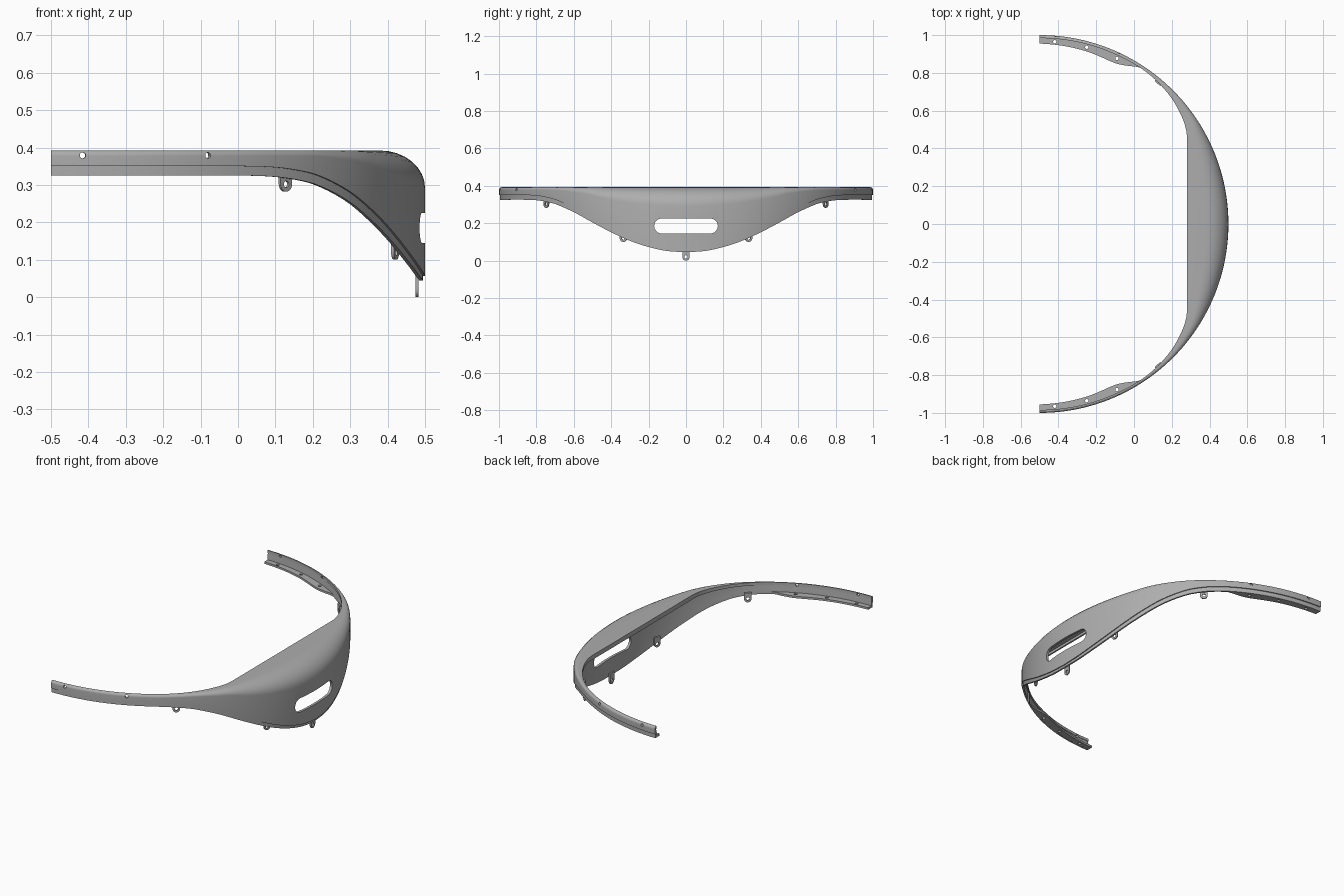
import bpy, bmesh
from math import sin, cos, pi, radians, degrees, hypot
from mathutils import Matrix, Vector

if "Cube" in bpy.data.objects:
    bpy.data.objects.remove(bpy.data.objects["Cube"])

grey = bpy.data.materials.new("plain grey")
grey.diffuse_color = (0.42, 0.42, 0.42, 1)
grey.use_nodes = True
grey.node_tree.nodes["Principled BSDF"].inputs["Base Color"].default_value = grey.diffuse_color
CX, ZT, T = -0.5, 0.392, 0.012      # arc centre x, top height, wall thickness


def interp(tab, x):
    """Smooth (Catmull-Rom style) lookup in a list of (x, value)."""
    if x <= tab[0][0]:
        return tab[0][1]
    if x >= tab[-1][0]:
        return tab[-1][1]

    def slope(i):
        a, b = tab[max(i - 1, 0)], tab[min(i + 1, len(tab) - 1)]
        return (b[1] - a[1]) / (b[0] - a[0])
    for i in range(len(tab) - 1):
        (x0, y0), (x1, y1) = tab[i], tab[i + 1]
        if x <= x1:
            h = x1 - x0
            t = (x - x0) / h
            return ((2*t**3 - 3*t*t + 1) * y0 + (t**3 - 2*t*t + t) * h * slope(i)
                    + (3*t*t - 2*t**3) * y1 + (t**3 - t*t) * h * slope(i + 1))


BOTTOM = [(0, .045), (.1, .051), (.2, .072), (.3, .105), (.4, .15), (.5, .202),
          (.6, .257), (.7, .301), (.75, .314), (.8, .322), (.86, .325), (1, .325)]
TOP_W = [(31, .090), (33, .076), (36, .061), (40, .046), (44, .034),
         (49, .024), (54, .018), (58, .016)]
FLANGE_W = [(56, .013), (58, .02), (61, .042), (64, .057), (67, .06), (75, .053), (90, .045)]


def finish(bm, name, smooth=True):
    bmesh.ops.recalc_face_normals(bm, faces=bm.faces)
    me = bpy.data.meshes.new(name)
    bm.to_mesh(me)
    bm.free()
    ob = bpy.data.objects.new(name, me)
    bpy.context.collection.objects.link(ob)
    me.materials.append(grey)
    return ob


def activate(ob):
    bpy.ops.object.select_all(action='DESELECT')
    ob.select_set(True)
    bpy.context.view_layer.objects.active = ob


def sweep(name, section, a0, a1, n):
    """Sweep a closed section of (inset, z) points around the arc."""
    bm = bmesh.new()
    rings = []
    for i in range(n + 1):
        a = radians(a0 + (a1 - a0) * i / n)
        rings.append([bm.verts.new((CX + (1 - d) * cos(a), (1 - d) * sin(a), z))
                      for d, z in section(abs(a))])
    m = len(rings[0])
    for r, s in zip(rings, rings[1:]):
        for j in range(m):
            k = (j + 1) % m
            bm.faces.new((r[j], r[k], s[k], s[j]))
    bm.faces.new(rings[0])
    bm.faces.new(rings[-1])
    return finish(bm, name)


def shell_section(a):
    deg = degrees(a)
    zb = interp(BOTTOM, sin(a))
    lip = 0.012 + 0.013 * min(1, sin(a) / 0.5)
    w = 1 - 0.78 / cos(a) if deg < 31 else interp(TOP_W, deg)
    tr = min(.01, (w - T) * .6)                 # down-turned rim
    ca = T + (w - tr - T) * .55                 # corner rounding
    cb = max(.015, .1 * w / .22)
    h = T + .002 + .012 * min(1, w / .1)
    N = 8
    pts = [(.006, zb), (.006, zb + lip), (0, zb + lip)]
    for i in range(N + 1):
        q = pi / 2 * i / N
        pts.append((ca * (1 - cos(q)), ZT - cb + cb * sin(q)))
    pts += [(w, ZT), (w, ZT - h), (w - tr, ZT - h), (w - tr, ZT - T)]
    for i in range(N, -1, -1):
        q = pi / 2 * i / N
        pts.append((T + (ca - T) * (1 - cos(q)), ZT - cb + (cb - T) * sin(q)))
    pts.append((T + .004, zb + lip))
    pts.append((T + .004, zb))
    return pts


def flange_section(a):
    w = interp(FLANGE_W, degrees(a))
    return [(.008, .3255), (.008, .337), (w, .337), (w, .3255)]


def cut(ob, cutter):
    mod = ob.modifiers.new("cut", 'BOOLEAN')
    mod.operation, mod.solver, mod.object = 'DIFFERENCE', 'EXACT', cutter
    activate(ob)
    bpy.ops.object.modifier_apply(modifier=mod.name)


def drill(bm, p, axis, r, depth):
    rot = Vector(axis).to_track_quat('Z', 'Y').to_matrix().to_4x4()
    bmesh.ops.create_cone(bm, cap_ends=True, segments=20, radius1=r, radius2=r,
                          depth=depth, matrix=Matrix.Translation(p) @ rot)


# main curved shell and the two inner arm flanges
shell = sweep("curved_shell", shell_section, -90, 90, 144)
flanges = [sweep("arm_flange", flange_section, s * 56, s * 90, 34) for s in (1, -1)]

# long rounded slot in the nose
bm = bmesh.new()
ends = []
for x in (0.38, 0.6):
    loop = []
    for c, start in ((.13, -pi / 2), (-.13, pi / 2)):
        for i in range(17):
            q = start + pi * i / 16
            loop.append(bm.verts.new((x, c + .04 * cos(q), .185 + .04 * sin(q))))
    ends.append(loop)
n = len(ends[0])
for j in range(n):
    k = (j + 1) % n
    bm.faces.new((ends[0][j], ends[0][k], ends[1][k], ends[1][j]))
for e in ends:
    bm.faces.new(e)
slot = finish(bm, "slot_cutter")

# screw holes through the arm walls and flanges
bm = bmesh.new()
for s in (1, -1):
    for x in (-.415, -.08):
        y = (1 - (x - CX) ** 2) ** .5 * s
        drill(bm, (x, y, .379), (x - CX, y, 0), .008, .08)
wall_holes = finish(bm, "wall_hole_cutter")
bm = bmesh.new()
for s in (1, -1):
    for x in (-.42, -.25, -.09):
        y = (.968 ** 2 - (x - CX) ** 2) ** .5 * s
        drill(bm, (x, y, .33), (0, 0, 1), .009, .05)
flange_holes = finish(bm, "flange_hole_cutter")

cut(shell, slot)
cut(shell, wall_holes)
for f in flanges:
    cut(f, flange_holes)
for c in (slot, wall_holes, flange_holes):
    bpy.data.objects.remove(c)


# mounting tabs with a hole, hanging below the lower edge
def tab(ang, r, zc, top):
    bm = bmesh.new()
    a = radians(ang)
    out, tan = Vector((cos(a), sin(a), 0)), Vector((-sin(a), cos(a), 0))
    base = Vector((CX, 0, zc)) + out * r
    n, layers = 24, []
    for off in (-.004, .004):
        outer, inner = [], []
        for i in range(n):
            q = 2 * pi * i / n
            u, v = cos(q), sin(q)
            if v > 1e-6:                        # square upper half
                m = max(abs(u), abs(v))
                pu, pv = .02 * u / m, top * v / m
            else:                               # round lower half
                pu, pv = .02 * u, .02 * v
            outer.append(bm.verts.new(base + out * off + tan * pu + Vector((0, 0, pv))))
            inner.append(bm.verts.new(base + out * off + tan * .009 * u + Vector((0, 0, .009 * v))))
        layers.append((outer, inner))
    (o0, i0), (o1, i1) = layers
    for j in range(n):
        k = (j + 1) % n
        for p, q in ((o0, i0), (i0, i1), (i1, o1), (o1, o0)):
            bm.faces.new((p[j], p[k], q[k], q[j]))
    return finish(bm, "mounting_tab")


tabs = [tab(0, .978, .02, .045)]
for s in (1, -1):
    tabs.append(tab(s * 20, .979, .12, .04))
    tabs.append(tab(s * 50, .975, .302, .035))

for ob in [shell] + flanges + tabs:
    activate(ob)
    bpy.ops.object.shade_smooth_by_angle(angle=radians(30))
